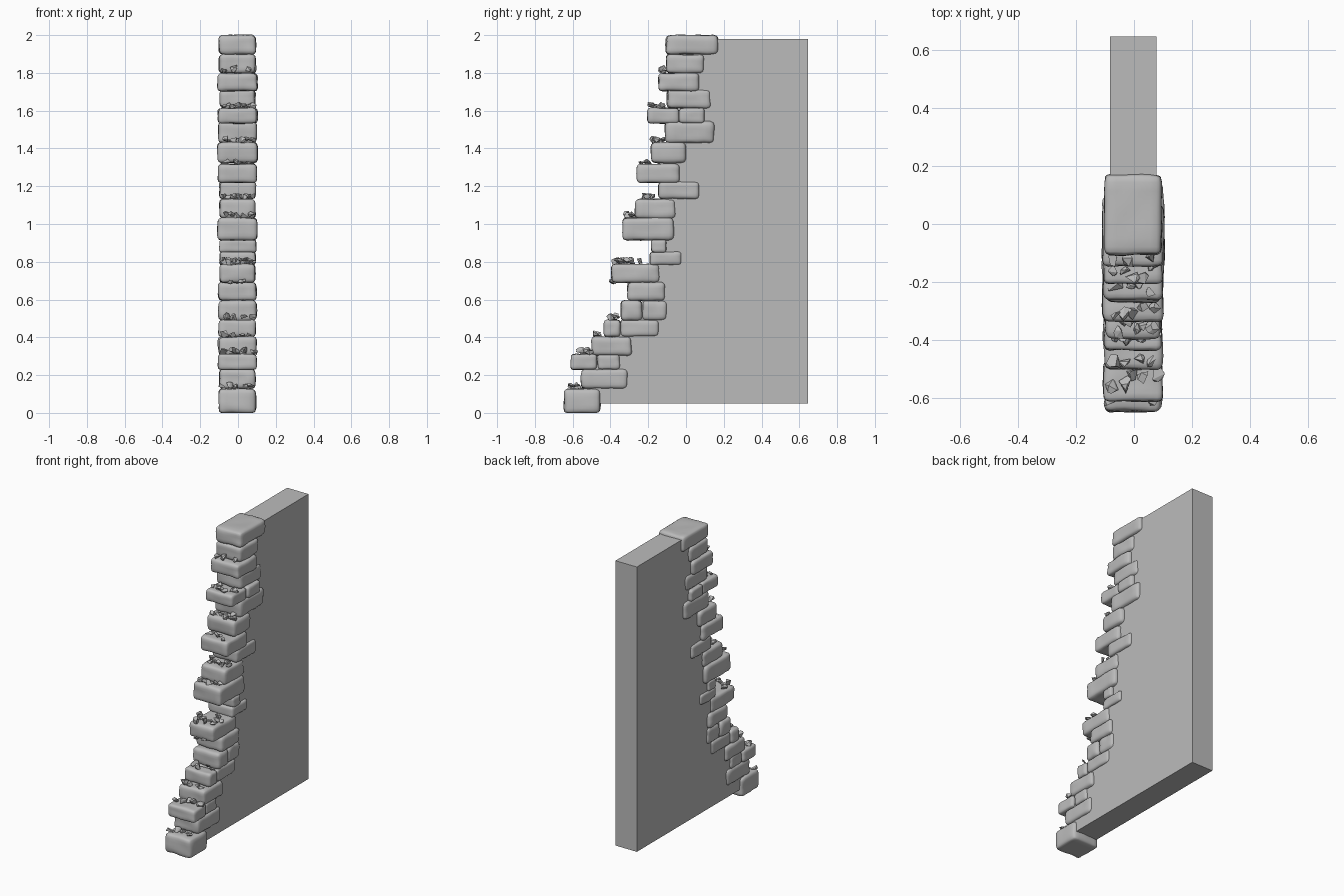
import bpy, bmesh, math, random
from mathutils import Vector, noise

random.seed(7)
if "Cube" in bpy.data.objects:
    bpy.data.objects.remove(bpy.data.objects["Cube"], do_unlink=True)

# One plain stone colour for everything
grey = bpy.data.materials.new("stone_grey")
grey.use_nodes = True
grey.diffuse_color = (0.5, 0.5, 0.5, 1)
bsdf = next(n for n in grey.node_tree.nodes if n.type == "BSDF_PRINCIPLED")
bsdf.inputs["Base Color"].default_value = (0.5, 0.5, 0.5, 1)


def finish(bm, name, smooth=False):
    bmesh.ops.recalc_face_normals(bm, faces=bm.faces)
    for f in bm.faces:
        f.smooth = smooth
    mesh = bpy.data.meshes.new(name)
    bm.to_mesh(mesh)
    bm.free()
    mesh.materials.append(grey)
    obj = bpy.data.objects.new(name, mesh)
    bpy.context.collection.objects.link(obj)
    return obj


def stone(name, y0, y1, z0, z1, x0=-0.102, x1=0.096):
    """Rounded, slightly worn block filling the given bounds."""
    lo, hi = Vector((x0, y0, z0)), Vector((x1, y1, z1))
    mid, half = (lo + hi) / 2, (hi - lo) / 2
    r = min(0.024, 0.45 * min(half))
    bm = bmesh.new()
    bmesh.ops.create_cube(bm, size=2)
    bmesh.ops.subdivide_edges(bm, edges=bm.edges, cuts=9, use_grid_fill=True)
    for v in bm.verts:
        p = Vector([math.sin(c * math.pi / 2) * h for c, h in zip(v.co, half)])
        core = Vector([max(r - h, min(h - r, c)) for c, h in zip(p, half)])
        out = (p - core).normalized()
        p = core + out * r + mid
        # Worn dents, deeper at the edges than on the broad faces
        wear = noise.noise(p * 14) * 0.006 + noise.noise(p * 35) * 0.002
        v.co = p + out * wear
        v.co.z = max(0, v.co.z)
    return finish(bm, name, True)


def chip(name, x, y, z, size):
    """Angular flake: convex hull of a few random points."""
    bm = bmesh.new()
    for i in range(9):
        d = Vector([random.gauss(0, 1) for _ in range(3)]).normalized()
        bm.verts.new((x + d.x * size, y + d.y * size, z + d.z * size * 0.75))
    hull = bmesh.ops.convex_hull(bm, input=bm.verts)
    loose = {g for g in hull["geom_interior"] + hull["geom_unused"]
             if isinstance(g, bmesh.types.BMVert)}
    bmesh.ops.delete(bm, geom=list(loose), context="VERTS")
    return finish(bm, name)


# Plain wall slab with a sloping front edge hidden in the stonework
profile = [(0.645, 0.05), (0.645, 1.98), (0.05, 1.98), (0, 1.6), (-0.06, 1.42),
           (-0.1, 1.2), (-0.14, 0.9), (-0.2, 0.65), (-0.28, 0.5),
           (-0.42, 0.35), (-0.5, 0.2), (-0.5, 0.05)]
bm = bmesh.new()
side = bm.faces.new([bm.verts.new((-0.083, y, z)) for y, z in profile])
ext = bmesh.ops.extrude_face_region(bm, geom=[side])
bmesh.ops.translate(bm, vec=(0.16, 0, 0),
                    verts=[g for g in ext["geom"] if isinstance(g, bmesh.types.BMVert)])
finish(bm, "wall_slab")

# Stone courses from bottom to top: z range, then y breaks between blocks
courses = [
    (0.0, 0.125, -0.645, -0.455), (0.13, 0.23, -0.555, -0.31),
    (0.23, 0.31, -0.61, -0.47, -0.35), (0.305, 0.4, -0.5, -0.29),
    (0.405, 0.49, -0.435, -0.347, -0.145), (0.49, 0.593, -0.345, -0.232, -0.1),
    (0.595, 0.69, -0.31, -0.11), (0.69, 0.785, -0.395, -0.14),
    (0.785, 0.85, -0.19, -0.025), (0.85, 0.915, -0.185, -0.105),
    (0.915, 1.03, -0.335, -0.065), (1.03, 1.13, -0.27, -0.055),
    (1.135, 1.22, -0.145, 0.07), (1.22, 1.315, -0.26, -0.035),
    (1.325, 1.43, -0.185, 0.0), (1.43, 1.54, -0.11, 0.15),
    (1.535, 1.61, -0.205, -0.037, 0.095), (1.615, 1.71, -0.1, 0.13),
    (1.705, 1.795, -0.145, 0.07), (1.8, 1.895, -0.105, 0.095),
    (1.9, 2.0, -0.105, 0.17),
]
for i, (z0, z1, *ys) in enumerate(courses):
    top = i == len(courses) - 1
    for j, (a, b) in enumerate(zip(ys, ys[1:])):
        w = 0 if top else random.uniform(-0.006, 0.008)
        stone(f"stone_{i + 1}_{j + 1}", a, b, z0 - 0.002, z1 + (0 if top else 0.003),
              -0.102 - w, 0.096 + w)

# Small flakes lying on the exposed ledges: z, y range, count
ledges = [
    (0.14, -0.62, -0.57, 5), (0.325, -0.58, -0.51, 5), (0.415, -0.48, -0.44, 4),
    (0.505, -0.41, -0.37, 4), (0.8, -0.37, -0.21, 12), (0.7, -0.39, -0.38, 2),
    (1.045, -0.32, -0.28, 5), (1.145, -0.24, -0.16, 7), (1.325, -0.24, -0.2, 4),
    (1.445, -0.17, -0.12, 7), (1.625, -0.19, -0.11, 7), (1.81, -0.125, -0.11, 3),
]
for i, (z, y0, y1, count) in enumerate(ledges):
    for j in range(count):
        x = -0.085 + 0.17 * (j + random.uniform(0.2, 0.8)) / count
        chip(f"flake_{i + 1}_{j + 1}", x, random.uniform(y0, y1),
             z + random.uniform(-0.005, 0.01), random.uniform(0.018, 0.032))
